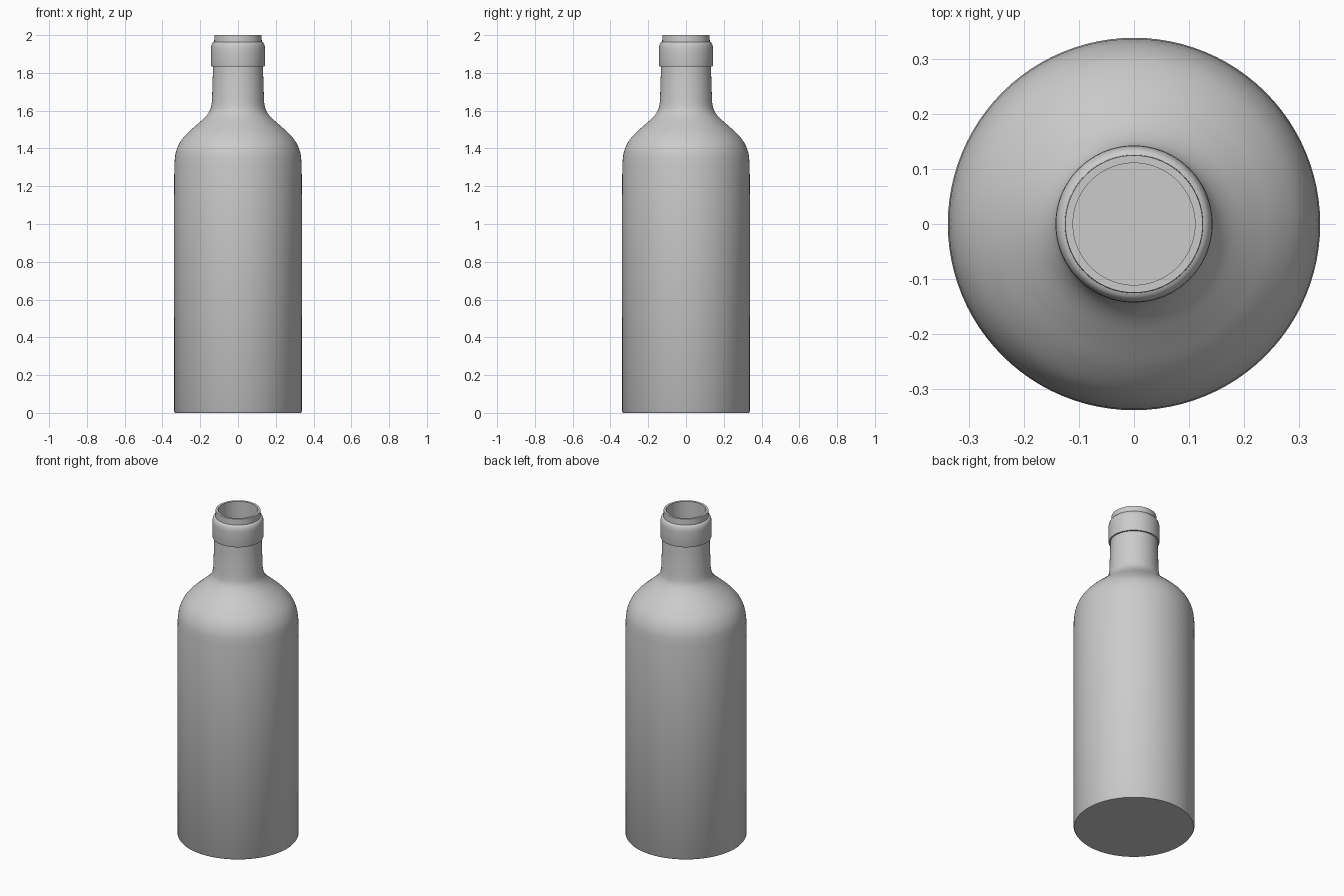
import bpy, bmesh, math
from mathutils import Vector

if "Cube" in bpy.data.objects:
    bpy.data.objects.remove(bpy.data.objects["Cube"])

SEG = 96


def smooth_path(pts, steps=4):
    """Catmull-Rom curve through (radius, height) points."""
    p = [Vector(q) for q in pts]
    p = [2 * p[0] - p[1]] + p + [2 * p[-1] - p[-2]]
    out = []
    for i in range(1, len(p) - 2):
        a, b, c, d = p[i - 1:i + 3]
        for s in range(steps):
            t = s / steps
            q = 0.5 * (2 * b + (c - a) * t + (2 * a - 5 * b + 4 * c - d) * t ** 2
                       + (3 * b - a - 3 * c + d) * t ** 3)
            out.append((q.x, q.y))
    return out + [tuple(pts[-1])]


def lathe(name, profile):
    """Revolve a profile; points at radius 0 become poles."""
    bm = bmesh.new()
    rings = []
    for r, z in profile:
        if r == 0:
            rings.append([bm.verts.new((0, 0, z))] * SEG)
        else:
            rings.append([bm.verts.new((r * math.cos(2 * math.pi * k / SEG),
                                        r * math.sin(2 * math.pi * k / SEG), z))
                          for k in range(SEG)])
    for lo, hi in zip(rings, rings[1:]):
        for k in range(SEG):
            n = (k + 1) % SEG
            bm.faces.new(dict.fromkeys((lo[k], lo[n], hi[n], hi[k])))
    bmesh.ops.recalc_face_normals(bm, faces=bm.faces)
    me = bpy.data.meshes.new(name)
    bm.to_mesh(me)
    bm.free()
    ob = bpy.data.objects.new(name, me)
    bpy.context.collection.objects.link(ob)
    bpy.context.view_layer.objects.active = ob
    ob.select_set(True)
    bpy.ops.object.shade_smooth_by_angle(angle=math.radians(35))
    ob.select_set(False)
    return ob


shoulder = smooth_path([(0.337, 1.32), (0.329, 1.38), (0.306, 1.435), (0.266, 1.483),
                        (0.218, 1.526), (0.172, 1.568), (0.147, 1.605), (0.138, 1.645)])

# outer shell: base, straight wall, shoulder, neck
outer = [(0, 0), (0.333, 0), (0.338, 0.008), (0.339, 1.1)] + shoulder + [(0.132, 1.834)]

# collar ring with rounded top, then the pouring lip
collar = [(0.141, 1.834), (0.143, 1.842), (0.143, 1.925), (0.142, 1.94),
          (0.138, 1.954), (0.132, 1.962), (0.126, 1.964)]
lip = [(0.125, 2.0), (0.111, 2.0)]

# hollow inside follows the outer wall down to the floor
inner = [(0.111, 1.66)] + [(r - 0.024, z - 0.012) for r, z in reversed(shoulder)]
inner += [(0.314, 0.03), (0, 0.03)]

lathe("bottle", outer + collar + lip + inner)
